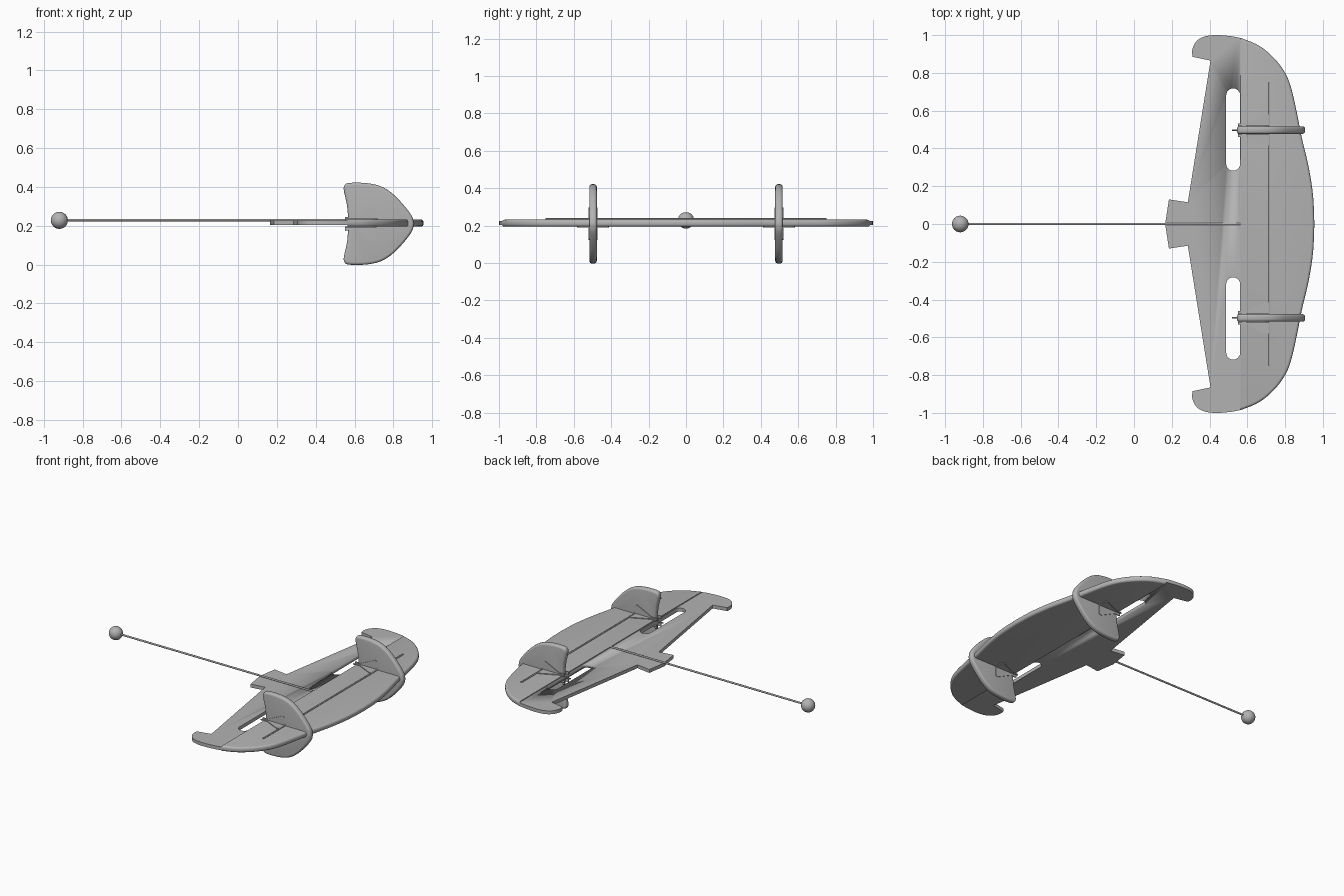
import bpy, bmesh, math
from mathutils import Vector, Matrix

if "Cube" in bpy.data.objects:
    bpy.data.objects.remove(bpy.data.objects["Cube"])

grey = bpy.data.materials.new("plain grey")
grey.use_nodes = True
grey.diffuse_color = (0.45, 0.45, 0.45, 1)
grey.node_tree.nodes["Principled BSDF"].inputs["Base Color"].default_value = grey.diffuse_color

MID = 0.21      # height of the fin centre line
HINGE = 0.565   # line between wing and elevator


def finish(name, bm, angle=35):
    bmesh.ops.recalc_face_normals(bm, faces=bm.faces[:])
    mesh = bpy.data.meshes.new(name)
    bm.to_mesh(mesh)
    bm.free()
    mesh.materials.append(grey)
    obj = bpy.data.objects.new(name, mesh)
    bpy.context.collection.objects.link(obj)
    bpy.ops.object.select_all(action='DESELECT')
    obj.select_set(True)
    bpy.context.view_layer.objects.active = obj
    bpy.ops.object.shade_smooth_by_angle(angle=math.radians(angle))
    return obj


def spline(pts, steps=5):
    """Smooth curve through the points."""
    out = []
    for i in range(len(pts) - 1):
        p0, p1, p2, p3 = (Vector(pts[max(0, min(len(pts) - 1, i + k))]) for k in (-1, 0, 1, 2))
        for s in range(steps):
            t = s / steps
            out.append(0.5 * (2 * p1 + (p2 - p0) * t + (2 * p0 - 5 * p1 + 4 * p2 - p3) * t ** 2
                              + (3 * p1 - p0 - 3 * p2 + p3) * t ** 3))
    return out + [Vector(pts[-1])]


def mirrored(pts):
    """Close a half outline across its own axis."""
    return list(pts) + [Vector((p[0], -p[1])) for p in reversed(pts) if abs(p[1]) > 1e-5]


def slab(name, outline, low, high, round_by=0, rounded=lambda e: True, upright=False):
    """Flat plate from an outline, with chosen rim edges rounded."""
    bm = bmesh.new()
    face = bm.faces.new([bm.verts.new((p[0], p[1], low)) for p in outline])
    ext = bmesh.ops.extrude_face_region(bm, geom=[face])
    bmesh.ops.translate(bm, vec=(0, 0, high - low),
                        verts=[v for v in ext["geom"] if isinstance(v, bmesh.types.BMVert)])
    if round_by:
        rim = [e for e in bm.edges if abs(e.verts[0].co.z - e.verts[1].co.z) < 1e-5 and rounded(e)]
        bmesh.ops.bevel(bm, geom=rim, offset=round_by, segments=4, profile=0.5,
                        affect='EDGES', clamp_overlap=True)
    if upright:
        bm.transform(Matrix.Rotation(math.pi / 2, 4, 'X'))
    return finish(name, bm)


def rod(name, a, b, radius, sides=12):
    a, b = Vector(a), Vector(b)
    bm = bmesh.new()
    bmesh.ops.create_cone(bm, cap_ends=True, segments=sides, radius1=radius, radius2=radius,
                          depth=(b - a).length)
    turn = (b - a).to_track_quat('Z', 'Y').to_matrix().to_4x4()
    bm.transform(Matrix.Translation((a + b) / 2) @ turn)
    return finish(name, bm)


# Wing with a rounded leading edge
lead = spline([(HINGE, .985), (.66, .945), (.74, .88), (.8, .8), (.832, .72), (.86, .6),
               (.89, .45), (.925, .3), (.948, .15), (.955, 0)])
slab("wing", mirrored(lead), .195, .232, .014,
     lambda e: max(v.co.x for v in e.verts) > HINGE + .005)

# Elevator with a centre tab, hooked tips and two slots
tip = spline([(.31, .885), (.308, .92), (.325, .96), (.36, .988), (.42, 1), (.5, .996),
              (HINGE, .985)], 4)
half = [(.165, 0), (.185, .13), (.285, .115), (.405, .865)] + tip
elevator = slab("elevator", mirrored(half), .203, .226)
for side in (1, -1):
    r, reach = .037, .181
    arc = [math.pi * i / 12 for i in range(13)]
    pill = [(.525 + r * math.cos(a), side * .5 + reach + r * math.sin(a)) for a in arc]
    pill += [(.525 - r * math.cos(a), side * .5 - reach - r * math.sin(a)) for a in arc]
    cutter = slab("slot_cutter", pill, .1, .3)
    cutter.hide_render = True
    cut = elevator.modifiers.new("slot", 'BOOLEAN')
    cut.object = cutter
    cut.solver = 'EXACT'
    bpy.context.view_layer.objects.active = elevator
    bpy.ops.object.modifier_apply(modifier=cut.name)
    bpy.data.objects.remove(cutter)

# Fins standing through the wing, each with corner brackets
fin_half = spline([(.568, 0), (.562, .09), (.546, .165), (.547, .195), (.57, .21), (.655, .21),
                   (.73, .195), (.79, .16), (.85, .1), (.895, .04), (.906, 0)], 4)
fin_outline = [Vector((p[0], p[1])) for p in mirrored(fin_half)]
flange = [(.59, .034), (.7, .086), (.714, .08), (.714, .034)]
for side, label in ((1, "left"), (-1, "right")):
    y = side * .497
    fin = slab(label + "_fin", fin_outline, -.02, .02, .014, upright=True)
    fin.location = (0, y, MID)
    rod(label + "_fin_pin", (.52, y, .214), (.58, y, .214), .004, 8)
    for s in (1, -1):
        for up, skin in ((1, .232), (-1, .195)):
            # Flange lying on the wing
            strip = [(.55, .018), (.55, .036)] + flange + [(.714, .018)]
            strip = [strip[0], strip[1]] + flange[:3] + [strip[-1]]
            low, high = sorted((skin - up * .002, skin + up * .005))
            slab(label + "_wing_bracket", [(px, y + s * py) for px, py in strip], low, high)
            # Flange lying on the fin
            low, high = sorted((-s * .018, -s * .024))
            plate = slab(label + "_fin_bracket", [(px, up * (py - .012)) for px, py in strip],
                         low, high, upright=True)
            plate.location = (0, y, MID + up * .012)

# Spar laid across the top of the wing
rod("wing_spar", (.716, -.75, .235), (.716, .75, .235), .005)

# Long boom and end ball
rod("boom", (-.92, 0, .229), (HINGE, 0, .229), .006)
bm = bmesh.new()
bmesh.ops.create_uvsphere(bm, u_segments=32, v_segments=16, radius=.044)
bm.transform(Matrix.Translation((-.92, 0, .228)))
finish("end_ball", bm)
